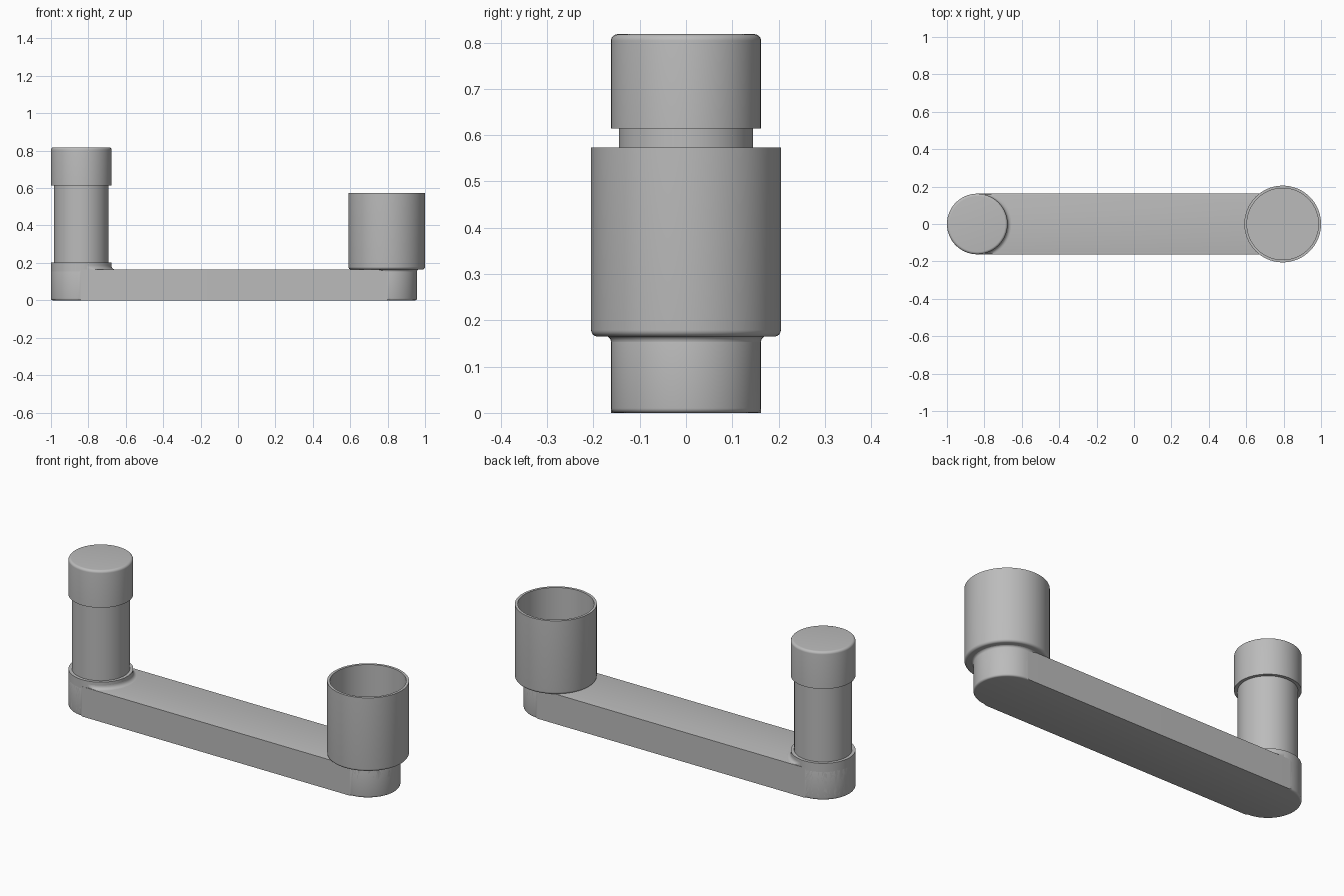
import bpy
import bmesh
from math import pi, cos, sin, radians

if "Cube" in bpy.data.objects:
    bpy.data.objects.remove(bpy.data.objects["Cube"], do_unlink=True)

POST_X, CUP_X, ARM_R, ARM_H = -0.838, 0.795, 0.162, 0.165
SEGMENTS = 96

grey = bpy.data.materials.new("plain grey")
grey.use_nodes = True
grey.diffuse_color = (0.5, 0.5, 0.5, 1)
grey.node_tree.nodes["Principled BSDF"].inputs["Base Color"].default_value = (0.5, 0.5, 0.5, 1)


def finish(bm, name):
    bmesh.ops.recalc_face_normals(bm, faces=bm.faces)
    mesh = bpy.data.meshes.new(name)
    bm.to_mesh(mesh)
    bm.free()
    mesh.materials.append(grey)
    obj = bpy.data.objects.new(name, mesh)
    bpy.context.collection.objects.link(obj)
    bpy.ops.object.select_all(action="DESELECT")
    obj.select_set(True)
    bpy.context.view_layer.objects.active = obj
    bpy.ops.object.shade_smooth_by_angle(angle=radians(35))
    return obj


def arc(r, z, size, start, end, steps=6):
    """Quarter-round points about (r, z) in a turned profile."""
    angles = [start + (end - start) * i / steps for i in range(steps + 1)]
    return [(r + size * cos(a), z + size * sin(a)) for a in angles]


def turn(name, x, profile, half_width=1.0):
    """Revolve a radius/height profile about a vertical axis, limited in y."""
    bm = bmesh.new()
    rings = []
    for r, z in profile:
        ring = []
        for i in range(SEGMENTS):
            a = 2 * pi * i / SEGMENTS
            y = max(-half_width, min(half_width, r * sin(a)))
            ring.append(bm.verts.new((x + r * cos(a), y, z)))
        rings.append(ring)
    for low, high in zip(rings, rings[1:]):
        for i in range(SEGMENTS):
            j = (i + 1) % SEGMENTS
            bm.faces.new((low[i], low[j], high[j], high[i]))
    bm.faces.new(rings[0][::-1])
    bm.faces.new(rings[-1])
    return finish(bm, name)


# Arm: straight bar with round ends and softened edges
bm = bmesh.new()
outline = []
for cx, start in ((CUP_X, -pi / 2), (POST_X, pi / 2)):
    for i in range(SEGMENTS // 2 + 1):
        a = start + 2 * pi * i / SEGMENTS
        outline.append(bm.verts.new((cx + ARM_R * cos(a), ARM_R * sin(a), 0)))
base = bm.faces.new(outline)
top = bmesh.ops.extrude_face_region(bm, geom=[base], use_keep_orig=True)["geom"]
for v in top:
    if isinstance(v, bmesh.types.BMVert):
        v.co.z = ARM_H
rims = [e for e in bm.edges if abs(e.verts[0].co.z - e.verts[1].co.z) < 1e-5]
bmesh.ops.bevel(bm, geom=rims, offset=0.01, segments=4, profile=0.5, affect="EDGES")
finish(bm, "arm")

# Raised collar around the post foot, and its fillet onto the arm
turn("post_collar", POST_X, [(ARM_R, 0.02), (ARM_R, 0.203), (0.14, 0.203)])
fillet = arc(ARM_R + 0.02, ARM_H + 0.02, 0.02, 1.5 * pi, pi)
bm = bmesh.new()
rows = []
for r, z in fillet:
    row = []
    for i in range(SEGMENTS // 2 + 1):
        a = -pi / 2 + 2 * pi * i / SEGMENTS
        y = max(-ARM_R + 0.003, min(ARM_R - 0.003, r * sin(a)))
        row.append(bm.verts.new((POST_X + r * cos(a), y, z)))
    rows.append(row)
for low, high in zip(rows, rows[1:]):
    for i in range(len(low) - 1):
        bm.faces.new((low[i], low[i + 1], high[i + 1], high[i]))
finish(bm, "collar_fillet")

# Post and its wider cap
turn("post", POST_X, [(0.145, 0.19), (0.145, 0.63)])
turn("post_cap", POST_X, [(0.14, 0.614), (ARM_R, 0.614)]
     + arc(ARM_R - 0.014, 0.818 - 0.014, 0.014, 0, pi / 2))

# Open cup with a rounded foot and a flared neck below it
turn("cup", CUP_X, arc(0.205 - 0.014, ARM_H + 0.014, 0.014, -pi / 2, 0)
     + [(0.205, 0.573), (0.191, 0.573), (0.191, 0.185)])
turn("cup_neck", CUP_X, [(ARM_R, 0.1)]
     + arc(ARM_R + 0.013, ARM_H - 0.012, 0.013, pi, pi / 2))
